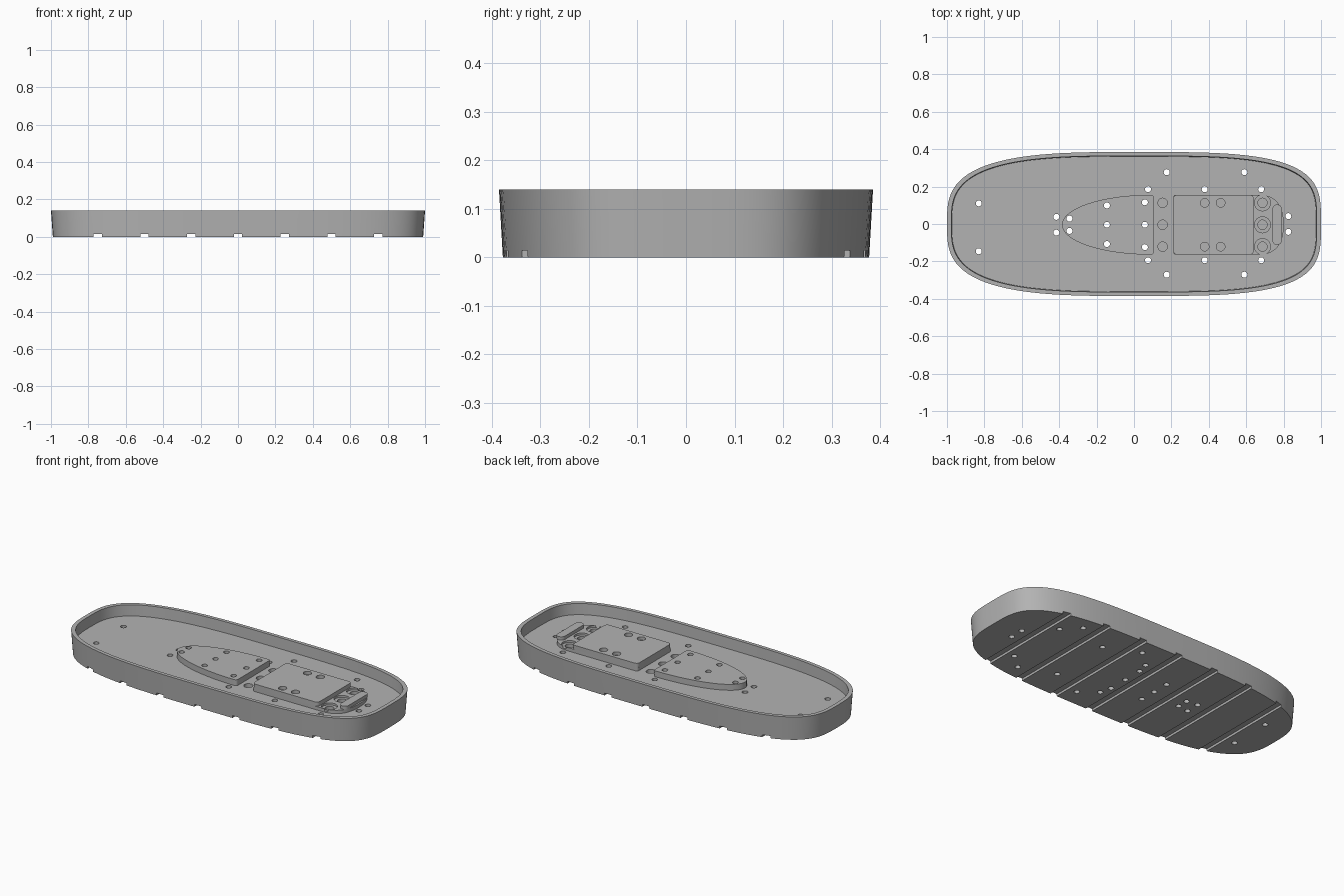
import bpy, bmesh, math

old = bpy.data.objects.get("Cube")
if old:
    bpy.data.objects.remove(old)

grey = bpy.data.materials.new("plain grey")
grey.use_nodes = True
grey.diffuse_color = (0.45, 0.45, 0.45, 1)
grey.node_tree.nodes["Principled BSDF"].inputs["Base Color"].default_value = grey.diffuse_color

HEIGHT, FLOOR, MID = 0.14, 0.075, -0.004


def finish(name, bm):
    bmesh.ops.recalc_face_normals(bm, faces=bm.faces)
    mesh = bpy.data.meshes.new(name)
    bm.to_mesh(mesh)
    bm.free()
    mesh.materials.append(grey)
    obj = bpy.data.objects.new(name, mesh)
    bpy.context.collection.objects.link(obj)
    return obj


def loft(name, rings):
    """Skin matching closed rings of points and cap both ends."""
    bm = bmesh.new()
    loops = [[bm.verts.new(p) for p in ring] for ring in rings]
    n = len(loops[0])
    for a, b in zip(loops, loops[1:]):
        for i in range(n):
            j = (i + 1) % n
            bm.faces.new((a[i], a[j], b[j], b[i]))
    bm.faces.new(loops[0][::-1])
    bm.faces.new(loops[-1])
    return finish(name, bm)


def slab(name, outline, z0, z1):
    return loft(name, [[(x, y, z) for x, y in outline] for z in (z0, z1)])


def hull_ring(a, b, z, steps=128):
    """Blunt oval, a little squarer at the right-hand end of the plan."""
    ring = []
    for i in range(steps):
        t = 2 * math.pi * i / steps
        c, s = math.cos(t), math.sin(t)
        p = 2 / (3.6 if c > 0 else 3.15)
        ring.append((a * math.copysign(abs(c) ** p, c),
                     b * math.copysign(abs(s) ** p, s), z))
    return ring


def nose(x0, length, half, power, steps=32):
    """Rounded end from +y to -y; negative length points toward -x."""
    pts = []
    for i in range(steps + 1):
        t = math.pi * (0.5 - i / steps)
        c, s = max(math.cos(t), 0), math.sin(t)
        pts.append((x0 + length * c ** (2 / power),
                    MID + half * math.copysign(abs(s) ** (2 / power), s)))
    return pts


def corner(cx, cy, r, start):
    return [(cx + r * math.cos(math.radians(start + a)),
             cy + r * math.sin(math.radians(start + a))) for a in range(0, 91, 15)]


def rounded(x0, x1, half, r):
    lo, hi = MID - half + r, MID + half - r
    return (corner(x1 - r, hi, r, 0) + corner(x0 + r, hi, r, 90)
            + corner(x0 + r, lo, r, 180) + corner(x1 - r, lo, r, 270))


def drill(targets, points, radius, z0, z1):
    bm = bmesh.new()
    for x, y in points:
        ret = bmesh.ops.create_cone(bm, cap_ends=True, segments=24, radius1=radius,
                                    radius2=radius, depth=z1 - z0)
        bmesh.ops.translate(bm, verts=ret["verts"], vec=(x, y, (z0 + z1) / 2))
    cut(targets, finish("drill_cutter", bm))


def cut(targets, cutter):
    for obj in targets:
        mod = obj.modifiers.new("cut", "BOOLEAN")
        mod.operation, mod.solver, mod.object = "DIFFERENCE", "EXACT", cutter
        bpy.context.view_layer.objects.active = obj
        bpy.ops.object.modifier_apply(modifier=mod.name)
    bpy.data.objects.remove(cutter)


# Tray hull with flared wall and sunken floor
hull = loft("tray_hull", [hull_ring(0.99, 0.377, 0), hull_ring(1, 0.385, HEIGHT),
                          hull_ring(0.977, 0.364, HEIGHT), hull_ring(0.974, 0.361, FLOOR)])

# Raised pads on the floor
front_pad = slab("pointed_pad",
                 nose(0.09, -0.475, 0.16, 2) + corner(0.09, MID - 0.145, 0.015, 270)
                 + corner(0.09, MID + 0.145, 0.015, 0), FLOOR, FLOOR + 0.035)
tail_pad = slab("tail_base", nose(0.66, 0.14, 0.16, 2.5)
                + corner(0.225, MID - 0.145, 0.015, 180)[::-1]
                + corner(0.225, MID + 0.145, 0.015, 90)[::-1], FLOOR, FLOOR + 0.02)
upper_pad = slab("raised_block", rounded(0.21, 0.64, 0.16, 0.02), FLOOR + 0.02, FLOOR + 0.045)
slab("end_bar", rounded(0.74, 0.79, 0.108, 0.024), FLOOR + 0.02, FLOOR + 0.04)

# Through holes: mirrored pairs (x, half spacing) plus two on the centre line
pairs = [(-0.83, 0.128), (-0.415, 0.042), (-0.345, 0.033), (-0.145, 0.103), (0.058, 0.12),
         (0.075, 0.19), (0.175, 0.267), (0.378, 0.19), (0.59, 0.267), (0.68, 0.19), (0.825, 0.042)]
holes = [(x, s * y + (0.01 if s * y > 0.26 else MID) * (abs(x) < 0.8) - 0.018 * (x < -0.8))
         for x, y in pairs for s in (1, -1)] + [(-0.145, MID), (0.058, MID)]
drill([hull, front_pad], holes, 0.016, -0.1, 0.3)

# Blind sockets in the floor, block and tail
row = [MID + s * 0.117 for s in (-1, 0, 1)]
drill([hull], [(0.153, y) for y in row], 0.025, FLOOR - 0.03, 0.3)
drill([upper_pad], [(x, y) for x in (0.378, 0.463) for y in (row[0], row[2])],
      0.023, FLOOR + 0.025, 0.3)
drill([tail_pad, upper_pad], [(0.687, y) for y in row], 0.043, FLOOR + 0.008, 0.3)
drill([tail_pad, hull], [(0.687, y) for y in row], 0.025, FLOOR - 0.02, 0.3)

# Cross grooves under the hull
bm = bmesh.new()
for i in range(-3, 4):
    ret = bmesh.ops.create_cube(bm)
    bmesh.ops.scale(bm, verts=ret["verts"], vec=(0.045, 1, 0.028))
    bmesh.ops.translate(bm, verts=ret["verts"], vec=(i * 0.25, 0, 0))
cut([hull], finish("groove_cutter", bm))

# Smooth walls, crisp edges
bpy.ops.object.select_all(action="DESELECT")
for obj in (hull, front_pad, tail_pad, upper_pad, bpy.data.objects["end_bar"]):
    obj.select_set(True)
bpy.context.view_layer.objects.active = hull
bpy.ops.object.shade_smooth_by_angle(angle=math.radians(30))
